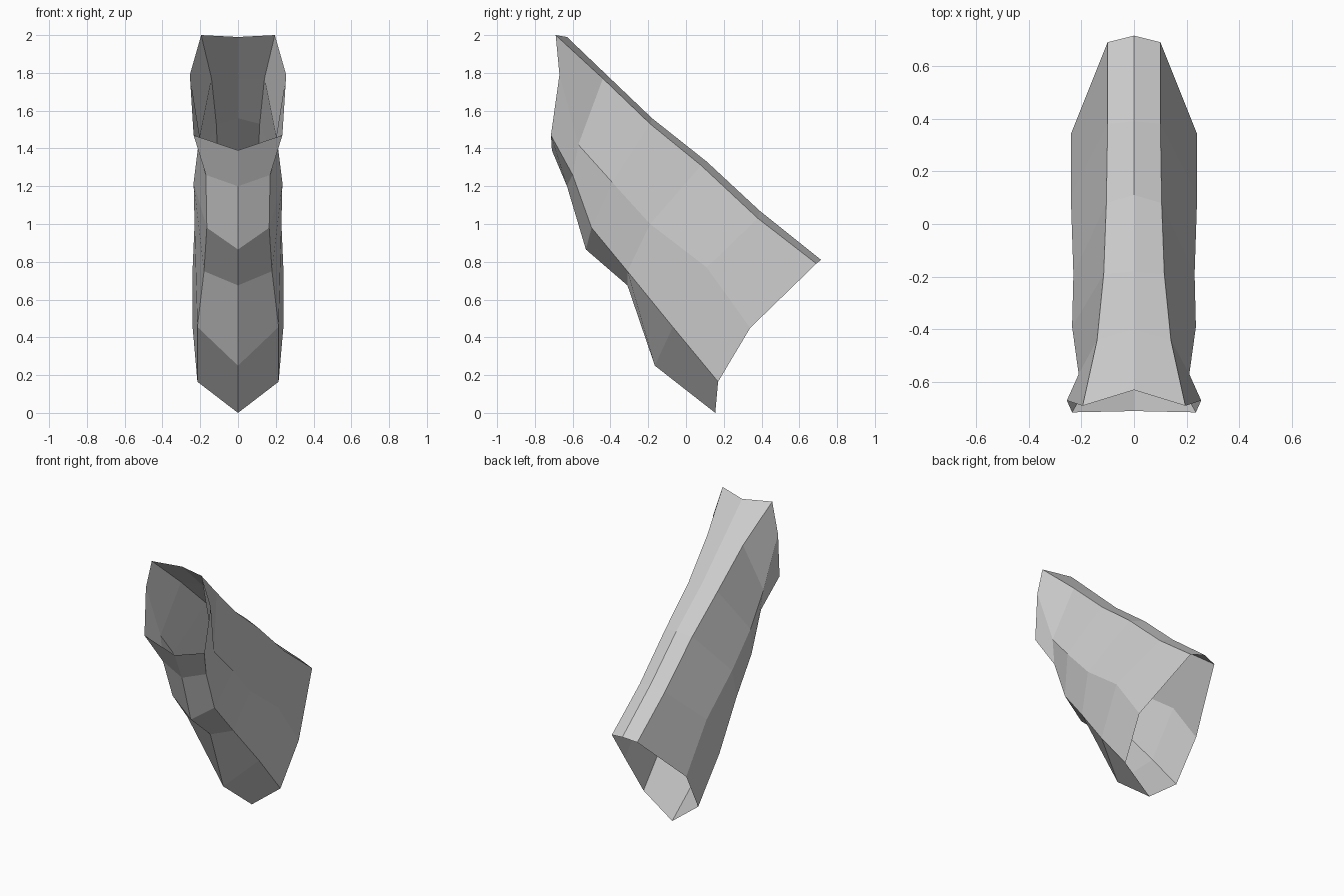
import bpy
import bmesh

# Remove the default object
default_cube = bpy.data.objects.get("Cube")
if default_cube:
    bpy.data.objects.remove(default_cube, do_unlink=True)


def make_material(name, colour):
    material = bpy.data.materials.new(name)
    material.use_nodes = True
    material.diffuse_color = colour
    shader = next(n for n in material.node_tree.nodes if n.type == "BSDF_PRINCIPLED")
    shader.inputs["Base Color"].default_value = colour
    return material


def loft_between_rails(name, rails, material):
    """Skin neighbouring rails with quads, then mirror the half shell across x."""
    mesh = bpy.data.meshes.new(name)
    shell = bmesh.new()
    rows = [[shell.verts.new(point) for point in rail] for rail in rails]
    for upper, lower in zip(rows, rows[1:]):
        for ring in range(len(upper) - 1):
            shell.faces.new((upper[ring], lower[ring], lower[ring + 1], upper[ring + 1]))
    shell.to_mesh(mesh)
    shell.free()
    mesh.materials.append(material)

    part = bpy.data.objects.new(name, mesh)
    bpy.context.collection.objects.link(part)
    mirror = part.modifiers.new("Mirror halves", "MIRROR")
    mirror.use_axis[0] = True
    mirror.use_clip = True
    mirror.use_mirror_merge = True
    return part


# Lengthwise rails of the left half, each running from front mouth to back mouth
top_ridge = [(0, -.63, 1.99), (0, -.4, 1.77), (0, -.18, 1.56),
             (0, .11, 1.33), (0, .39, 1.07), (0, .715, .81)]
top_edge = [(.195, -.69, 2), (.14, -.44, 1.77), (.115, -.19, 1.53),
            (.105, .08, 1.31), (.1, .38, 1.03), (.1, .69, .79)]
side_middle = [(.255, -.67, 1.79), (.21, -.57, 1.42), (.235, -.39, 1.22),
               (.23, -.19, 1), (.24, .11, .77), (.24, .34, .45)]
lower_edge = [(.235, -.715, 1.47), (.17, -.6, 1.26), (.165, -.5, .98),
              (.18, -.31, .75), (.215, -.07, .455), (.215, .17, .165)]
bottom_keel = [(0, -.71, 1.39), (0, -.63, 1.2), (0, -.53, .865),
               (0, -.31, .675), (0, -.165, .25), (0, .155, 0)]

# Open faceted sleeve
light_grey = make_material("light grey", (.6, .6, .6, 1))
loft_between_rails(
    "faceted_sleeve",
    [top_ridge, top_edge, side_middle, lower_edge, bottom_keel],
    light_grey,
)
